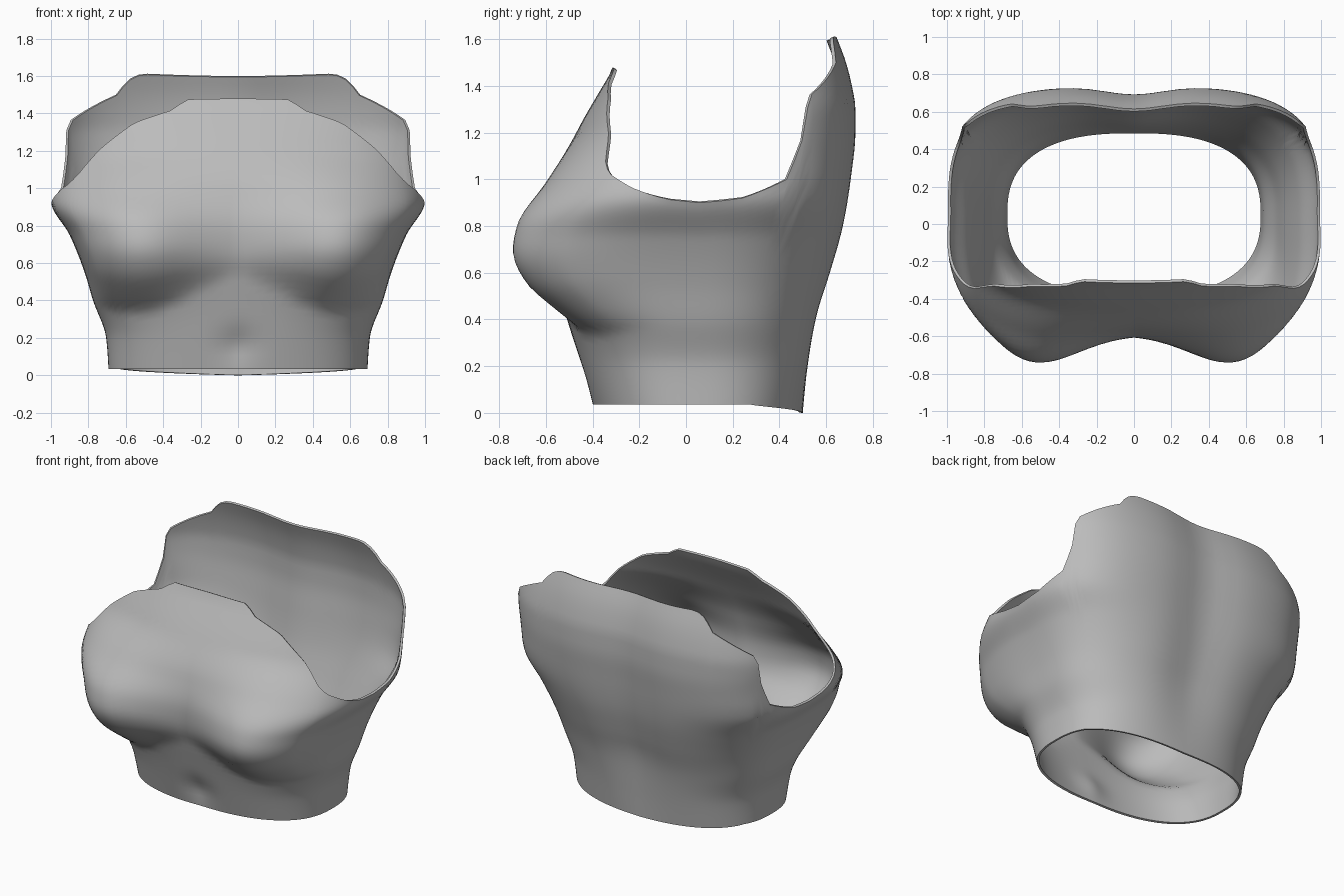
import bpy, bmesh, math

if "Cube" in bpy.data.objects:
    bpy.data.objects.remove(bpy.data.objects["Cube"])

def lerp_keys(keys, v):
    """Piecewise-linear lookup in a short list of (position, value) pairs."""
    if v <= keys[0][0]:
        return keys[0][1]
    for (a, fa), (b, fb) in zip(keys, keys[1:]):
        if v <= b:
            return fa + (fb - fa) * (v - a) / (b - a)
    return keys[-1][1]

def curve_keys(keys, v):
    """Smooth lookup that never overshoots the keys."""
    if v <= keys[0][0]:
        return keys[0][1]
    if v >= keys[-1][0]:
        return keys[-1][1]
    slopes = [(q[1] - p[1]) / (q[0] - p[0]) for p, q in zip(keys, keys[1:])]
    tangents = [slopes[0]]
    for m, n in zip(slopes, slopes[1:]):
        tangents.append(0 if m * n <= 0 else 2 * m * n / (m + n))
    tangents.append(slopes[-1])
    for i, ((a, fa), (b, fb)) in enumerate(zip(keys, keys[1:])):
        if v <= b:
            h = b - a
            s = (v - a) / h
            return ((2 * s**3 - 3 * s**2 + 1) * fa + (s**3 - 2 * s**2 + s) * h * tangents[i]
                    + (3 * s**2 - 2 * s**3) * fb + (s**3 - s**2) * h * tangents[i + 1])

# Profiles by height
HALF_WIDTH = [(0, .69), (.2, .705), (.4, .775), (.55, .82), (.75, .90), (.93, 1.0)]
WIDTH_FRONT = HALF_WIDTH + [(1.1, .965), (1.35, .92)]
WIDTH_BACK = HALF_WIDTH + [(1.1, 1.005), (1.3, 1.025), (1.5, 1.0)]
FRONT = [(.03, .40), (.2, .45), (.37, .50), (.5, .54), (.65, .58), (.8, .595),
         (1.0, .56), (1.2, .47), (1.47, .315)]
BACK = [(0, .50), (.2, .535), (.4, .575), (.6, .635), (.8, .685), (1.0, .715),
        (1.2, .735), (1.3, .735), (1.4, .72), (1.5, .695), (1.62, .65)]
SQUARE_FRONT = [(0, 2.5), (.3, 2.6), (.6, 3.4), (.8, 3.3), (.95, 2.9), (1.15, 2.4)]
SQUARE_BACK = [(0, 2.5), (.5, 2.7), (1.0, 3.4)]
BUST = [(.34, 0), (.43, .08), (.55, .165), (.67, .192), (.8, .16), (1.0, .06), (1.2, 0)]
# Upper edge height by angle: 0 = front centre, 180 = back centre
TOP_EDGE = [(0, 1.48), (14, 1.475), (18, 1.42), (33, 1.35), (48, 1.21), (53, 1.15),
            (59, 1.06), (64, 1.02), (75, .965), (91, .90), (100, .92), (115, 1.0),
            (122.3, 1.2), (124, 1.31), (127, 1.365), (151, 1.5), (156, 1.58),
            (161, 1.614), (180, 1.60)]

def surface_point(deg, u):
    side = -1 if deg < 0 else 1
    t = abs(deg)
    s, c = abs(math.sin(math.radians(t))), abs(math.cos(math.radians(t)))
    bottom = .035 * (1 - max(0, (t - 115) / 65) ** .8)
    z = bottom + u * (lerp_keys(TOP_EDGE, t) - bottom)
    mid = .05 * max(0, 1 - z / .9)
    if t <= 90:
        p = 2 / curve_keys(SQUARE_FRONT, z)
        x = curve_keys(WIDTH_FRONT, z) * s ** p
        y = mid - (curve_keys(FRONT, z) + mid) * c ** p
        # two rounded swellings on the chest, with an arched lower crease
        dx = x - .57
        zb = z - .9 * dx * dx * min(1, max(0, (.72 - z) / .25))
        y -= curve_keys(BUST, zb) * math.exp(-(dx / .25) ** 2 / 2) * min(1, 2 * c)
        # small hollow under the breastbone
        y += .025 * math.exp(-(x / .1) ** 2 - ((z - .16) / .09) ** 2)
    else:
        p = 2 / curve_keys(SQUARE_BACK, z)
        x = curve_keys(WIDTH_BACK, z) * s ** p
        y = mid + (curve_keys(BACK, z) - mid) * c ** p
        # shallow spine groove
        y -= .042 * min(1, z / .5) * math.exp(-(x / .22) ** 2)
    return side * x, y, z

# Column angles: even steps, tighter at front and back centre
half = [0, .4, 1, 2] + list(range(4, 177, 3)) + [178, 179, 179.6, 180]
angles = [-a for a in reversed(half[1:-1])] + half
ROWS = 40

bm = bmesh.new()
cols = [[bm.verts.new(surface_point(a, r / ROWS)) for r in range(ROWS + 1)] for a in angles]
for i, left in enumerate(cols):
    right = cols[(i + 1) % len(cols)]
    for r in range(ROWS):
        bm.faces.new((left[r], right[r], right[r + 1], left[r + 1]))
bmesh.ops.recalc_face_normals(bm, faces=bm.faces)
mesh = bpy.data.meshes.new("bodice")
bm.to_mesh(mesh)
bm.free()
bodice = bpy.data.objects.new("bodice", mesh)
bpy.context.collection.objects.link(bodice)

# Thin cloth thickness, inwards
shell = bodice.modifiers.new("thickness", 'SOLIDIFY')
shell.thickness = .015
shell.offset = -1

grey = bpy.data.materials.new("plain grey")
grey.diffuse_color = (.5, .5, .5, 1)
grey.use_nodes = True
grey.node_tree.nodes["Principled BSDF"].inputs["Base Color"].default_value = grey.diffuse_color
mesh.materials.append(grey)

bpy.context.view_layer.objects.active = bodice
bodice.select_set(True)
bpy.ops.object.modifier_apply(modifier=shell.name)
bpy.ops.object.shade_smooth_by_angle(angle=math.radians(50))
